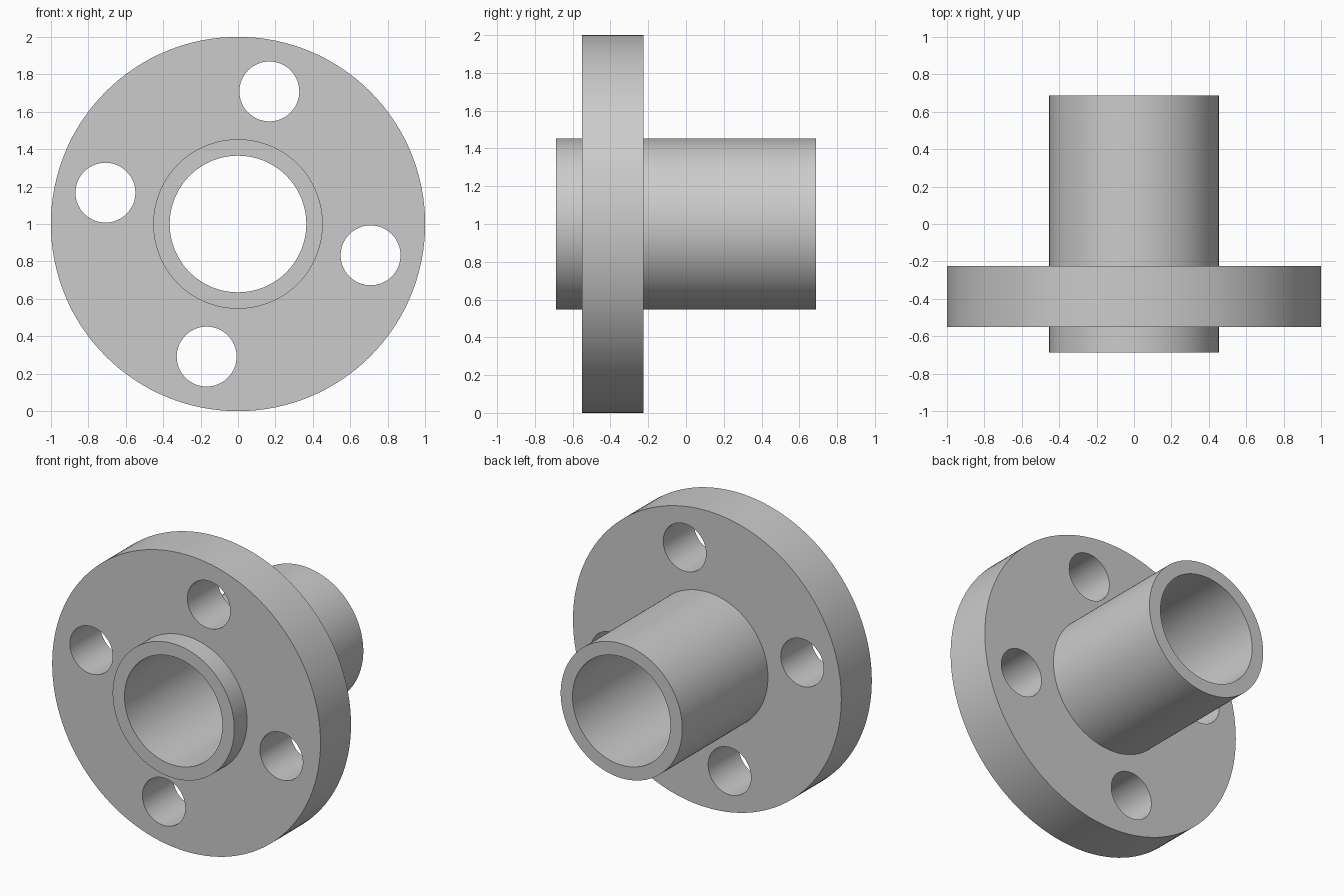
import bpy, bmesh, math
from mathutils import Matrix, Vector

cube = bpy.data.objects.get("Cube")
if cube:
    bpy.data.objects.remove(cube, do_unlink=True)

SEGMENTS = 128
AXIS_Z = 1.0                               # height of the bore axis
BORE_R, TUBE_R, FLANGE_R = 0.365, 0.453, 1.0
TUBE_END = 0.687                           # tube spans -y to +y
FLANGE_FRONT, FLANGE_BACK = -0.55, -0.225
HOLE_R, HOLE_RING_R, HOLE_ANGLE = 0.16, 0.728, math.radians(76.7)

steel = bpy.data.materials.new("plain grey metal")
steel.use_nodes = True
grey = (0.6, 0.6, 0.6, 1)
steel.diffuse_color = grey
steel.node_tree.nodes["Principled BSDF"].inputs["Base Color"].default_value = grey


def make_object(name, bm):
    bmesh.ops.recalc_face_normals(bm, faces=bm.faces)
    mesh = bpy.data.meshes.new(name)
    bm.to_mesh(mesh)
    bm.free()
    mesh.materials.append(steel)
    obj = bpy.data.objects.new(name, mesh)
    bpy.context.collection.objects.link(obj)
    return obj


# Flanged sleeve: one closed (radius, y) profile turned around the bore axis
profile = [
    (BORE_R, -TUBE_END), (TUBE_R, -TUBE_END),
    (TUBE_R, FLANGE_FRONT), (FLANGE_R, FLANGE_FRONT),
    (FLANGE_R, FLANGE_BACK), (TUBE_R, FLANGE_BACK),
    (TUBE_R, TUBE_END), (BORE_R, TUBE_END),
]
bm = bmesh.new()
verts = [bm.verts.new((r, y, AXIS_Z)) for r, y in profile]
edges = [bm.edges.new((v, verts[i - 1])) for i, v in enumerate(verts)]
bmesh.ops.spin(bm, geom=verts + edges, cent=(0, 0, AXIS_Z), axis=(0, 1, 0),
               angle=math.tau, steps=SEGMENTS, use_merge=True)
bmesh.ops.remove_doubles(bm, verts=bm.verts, dist=1e-5)
sleeve = make_object("flanged_sleeve", bm)

# Four bolt holes, evenly spaced around the flange
bm = bmesh.new()
for i in range(4):
    a = HOLE_ANGLE + i * math.pi / 2
    centre = Vector((HOLE_RING_R * math.cos(a), (FLANGE_FRONT + FLANGE_BACK) / 2,
                     AXIS_Z + HOLE_RING_R * math.sin(a)))
    bmesh.ops.create_cone(bm, cap_ends=True, segments=64, radius1=HOLE_R, radius2=HOLE_R,
                          depth=0.6, matrix=Matrix.Translation(centre)
                          @ Matrix.Rotation(math.pi / 2, 4, 'X'))
cutter = make_object("bolt_hole_cutter", bm)
cutter.hide_render = True

cut = sleeve.modifiers.new("bolt_holes", 'BOOLEAN')
cut.operation = 'DIFFERENCE'
cut.solver = 'EXACT'
cut.object = cutter

bpy.ops.object.select_all(action='DESELECT')
sleeve.select_set(True)
bpy.context.view_layer.objects.active = sleeve
bpy.ops.object.modifier_apply(modifier=cut.name)
bpy.data.objects.remove(cutter, do_unlink=True)

# Smooth round walls with crisp rims
bpy.ops.object.shade_smooth_by_angle(angle=math.radians(30))
